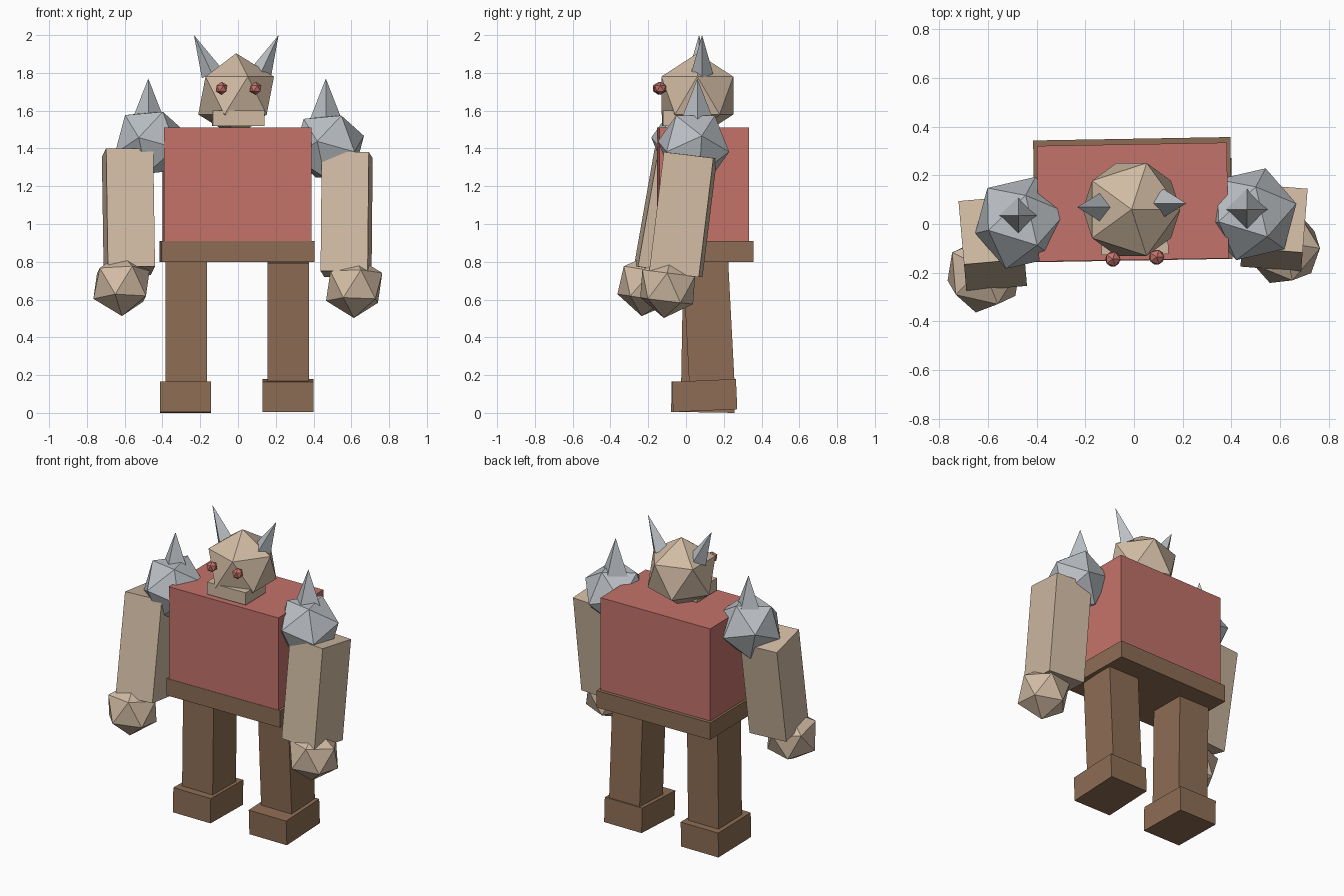
import bpy
from math import radians
from mathutils import Matrix, Vector, Euler

if "Cube" in bpy.data.objects:
    bpy.data.objects.remove(bpy.data.objects["Cube"], do_unlink=True)


def material(name, rgb):
    m = bpy.data.materials.new(name)
    m.use_nodes = True
    m.diffuse_color = (*rgb, 1)
    m.node_tree.nodes["Principled BSDF"].inputs["Base Color"].default_value = (*rgb, 1)
    return m


TAN = material("tan skin", (0.64, 0.50, 0.37))
RED = material("red cloth", (0.55, 0.17, 0.145))
BROWN = material("brown leather", (0.27, 0.155, 0.09))
STEEL = material("pale steel", (0.50, 0.53, 0.56))


def finish(name, mat):
    ob = bpy.context.object
    ob.name = ob.data.name = name
    ob.data.materials.append(mat)
    return ob


def turn(x=0, y=0, z=0):
    return Euler((radians(x), radians(y), radians(z)))


def box(name, mat, centre, size, rot=(0, 0, 0)):
    bpy.ops.mesh.primitive_cube_add(size=1, location=centre, rotation=turn(*rot))
    ob = finish(name, mat)
    ob.data.transform(Matrix.Diagonal((*size, 1)))
    return ob


def ball(name, mat, centre, radius, rot=(0, 0, 0)):
    bpy.ops.mesh.primitive_ico_sphere_add(subdivisions=1, radius=radius,
                                          location=centre, rotation=turn(*rot))
    return finish(name, mat)


def spike(name, tip, direction, length, radius):
    """Four-sided spike ending at tip."""
    d = Vector(direction).normalized()
    bpy.ops.mesh.primitive_cone_add(vertices=4, radius1=radius, depth=length,
                                    location=Vector(tip) - d * length / 2,
                                    rotation=d.to_track_quat('Z', 'Y').to_euler())
    return finish(name, STEEL)


# Trunk
box("torso", RED, (-0.005, 0.09, 1.205), (0.78, 0.475, 0.61), (0, 0, 1))
box("belt", BROWN, (-0.005, 0.1, 0.855), (0.81, 0.5, 0.11), (0, 0, 1))

# Head
ball("head", TAN, (-0.01, 0.06, 1.68), 0.224)
box("jaw", TAN, (0.002, -0.02, 1.56), (0.275, 0.21, 0.08), (0, 0, 1))
for side, s in (("left", 1), ("right", -1)):
    ball(side + "_eye", RED, (0.003 + s * 0.09, -0.14 + s * 0.004, 1.718), 0.035)
    spike(side + "_horn", (-0.009 + s * 0.224, 0.077 + s * 0.008, 2.0),
          (s * 0.42, 0, 0.9), 0.225, 0.059)

# Legs, each swung a little
box("left_leg", BROWN, (0.265, 0.12, 0.48), (0.22, 0.24, 0.64), (3, 0, 0))
box("right_leg", BROWN, (-0.275, 0.1, 0.48), (0.22, 0.24, 0.64), (-1, 0, 0))
box("left_foot", BROWN, (0.265, 0.098, 0.092), (0.27, 0.34, 0.16), (2.5, 0, 0))
box("right_foot", BROWN, (-0.278, 0.09, 0.083), (0.27, 0.335, 0.16), (-1, 0, 0))

# Arms swung forward, with faceted fists
box("left_arm", TAN, (0.575, -0.015, 1.05), (0.25, 0.265, 0.635), (-7, 0, -4.5))
box("right_arm", TAN, (-0.58, -0.08, 1.065), (0.25, 0.265, 0.635), (-10, 0, 5))
ball("left_fist", TAN, (0.615, -0.097, 0.667), 0.166, (-7, 0, -4.5))
ball("right_fist", TAN, (-0.617, -0.206, 0.678), 0.168, (-10, 0, 5))

# Spiked shoulder guards, rolled onto a facet
roll = (Matrix.Rotation(radians(13), 4, 'Z') @ Matrix.Rotation(radians(-43), 4, 'Y')
        @ Matrix.Rotation(radians(-36), 4, 'Z'))
for side, centre, tip in (("left", (0.48, 0.04, 1.41), (0.465, 0.06, 1.77)),
                          ("right", (-0.465, 0.005, 1.43), (-0.475, 0.035, 1.77))):
    ball(side + "_shoulder_guard", STEEL, centre, 0.2).data.transform(roll)
    spike(side + "_shoulder_spike", tip, (0, 0, 1), 0.23, 0.09)
